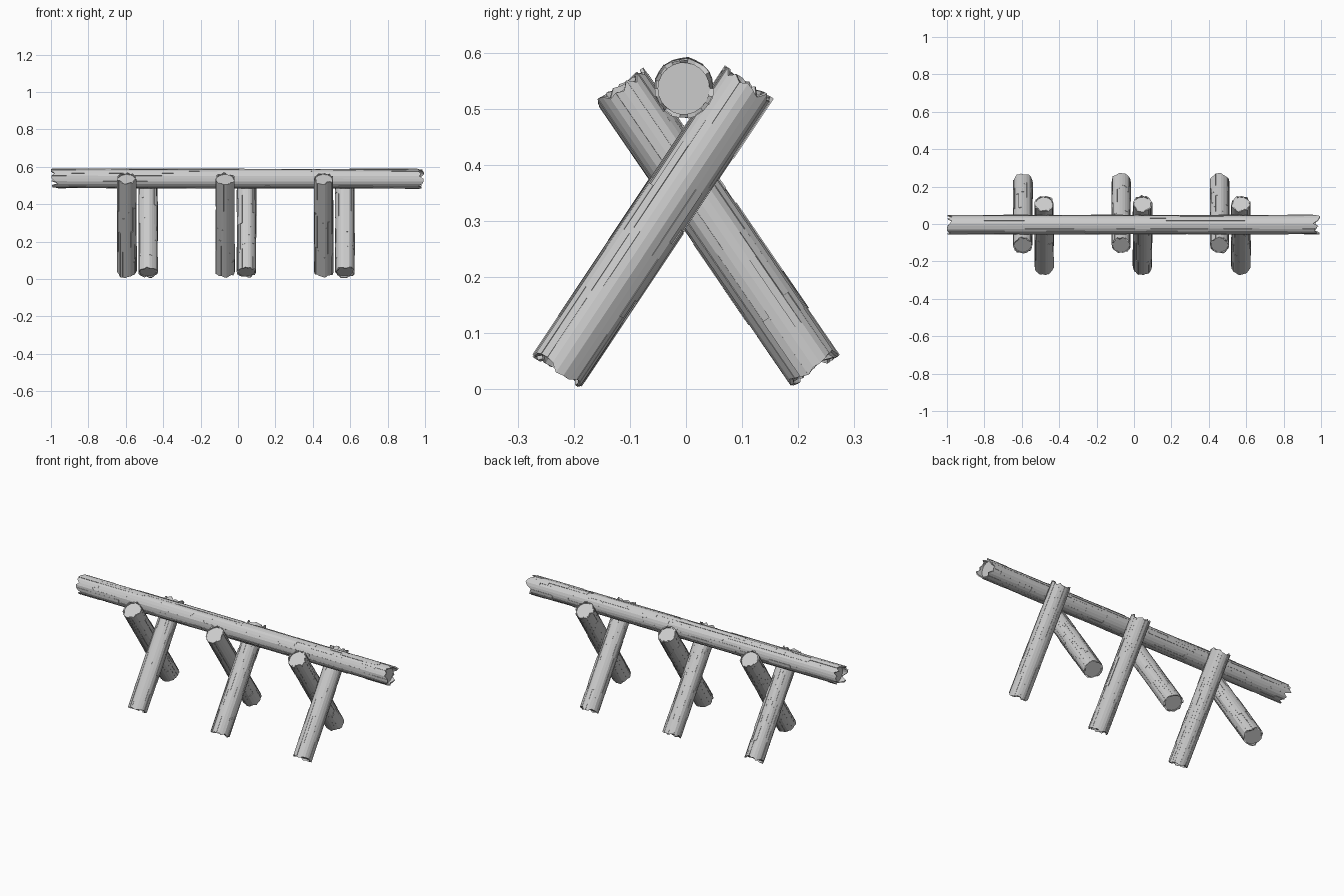
import bpy, bmesh, math, random
from mathutils import Vector

if "Cube" in bpy.data.objects:
    bpy.data.objects.remove(bpy.data.objects["Cube"])

random.seed(7)


def make_log(name, start, end, radius, ragged, sides=22):
    """Round wooden core with stepped bark panels and splintered ends."""
    start, end = Vector(start), Vector(end)
    axis = end - start
    length = axis.length
    bm = bmesh.new()

    # plain core, recessed behind the bark ends
    core_r = radius * 0.9
    rings = []
    for z in (ragged * 0.8, length - ragged * 0.8):
        rings.append([bm.verts.new((core_r * math.cos(math.tau * i / sides),
                                    core_r * math.sin(math.tau * i / sides), z))
                      for i in range(sides)])
    for i in range(sides):
        j = (i + 1) % sides
        bm.faces.new((rings[0][i], rings[0][j], rings[1][j], rings[1][i]))
    bm.faces.new(rings[0][::-1])
    bm.faces.new(rings[1])

    # splinter length and slight waviness for each bark seam
    low = [ragged * random.random() for _ in range(sides)]
    high = [length - ragged * random.random() for _ in range(sides)]
    low[random.randrange(sides)] = 0
    high[random.randrange(sides)] = length
    wave = [random.uniform(-0.025, 0.025) for _ in range(sides)]

    # bark panels: each column is split at random heights
    for i in range(sides):
        j = (i + 1) % sides
        cuts, z = [], random.uniform(0.08, 0.2)
        while z < length - 0.08:
            cuts.append(z)
            z += random.uniform(0.08, 0.24)
        levels = [(low[i], low[j])] + [(c, c) for c in cuts] + [(high[i], high[j])]
        for a, b in zip(levels, levels[1:]):
            lift = random.uniform(-0.035, 0.035)
            corners = []
            for r_mul in (0.88, 1.0):
                for k, za, zb in ((i, a[0], b[0]), (j, a[1], b[1])):
                    r = radius * (r_mul + (lift + wave[k] if r_mul == 1.0 else 0))
                    t = math.tau * k / sides
                    for h in (za, zb):
                        corners.append(bm.verts.new((r * math.cos(t), r * math.sin(t), h)))
            # corners: inner i lo/hi, inner j lo/hi, outer i lo/hi, outer j lo/hi
            for f in ((0, 1, 3, 2), (4, 6, 7, 5), (0, 4, 5, 1),
                      (2, 3, 7, 6), (0, 2, 6, 4), (1, 5, 7, 3)):
                bm.faces.new([corners[n] for n in f])

    bmesh.ops.recalc_face_normals(bm, faces=bm.faces)
    mesh = bpy.data.meshes.new(name)
    bm.to_mesh(mesh)
    bm.free()
    obj = bpy.data.objects.new(name, mesh)
    obj.location = start
    obj.rotation_euler = axis.to_track_quat('Z', 'Y').to_euler()
    bpy.context.collection.objects.link(obj)
    return obj


# long horizontal rail
make_log("top_rail", (-1, -0.004, 0.538), (0.995, -0.004, 0.536), 0.052, 0.045)

# three pairs of crossed legs
for n, x in enumerate((-0.538, -0.012, 0.515), 1):
    make_log(f"rear_foot_leg_{n}", (x - 0.057, 0.232, 0.032),
             (x - 0.057, -0.119, 0.544), 0.051, 0.016)
    make_log(f"front_foot_leg_{n}", (x + 0.057, -0.232, 0.03),
             (x + 0.057, 0.113, 0.548), 0.051, 0.016)
